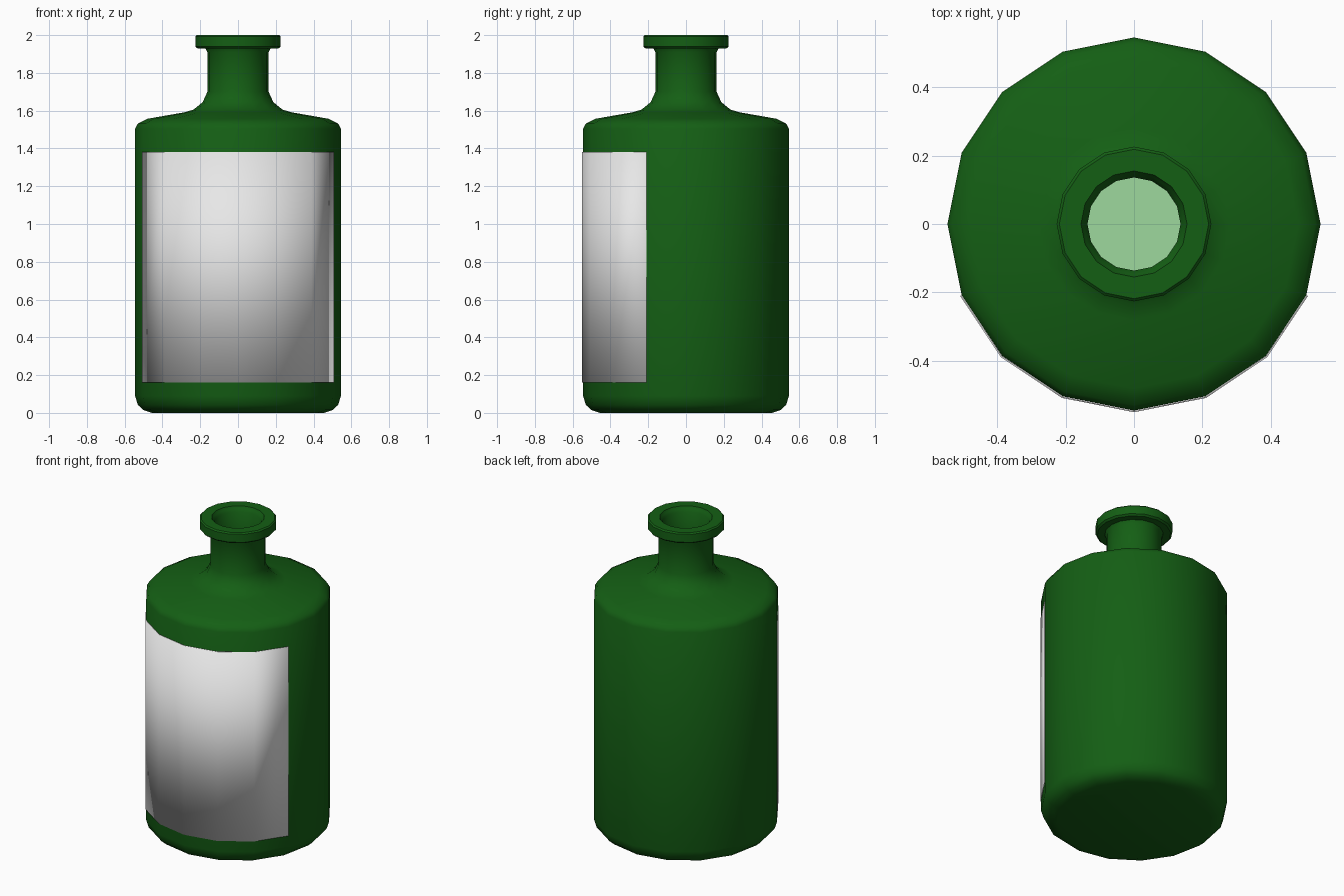
import bpy
import bmesh
from math import radians, tau, cos, sin
from mathutils import Matrix

SIDES = 16

cube = bpy.data.objects.get("Cube")
if cube:
    bpy.data.objects.remove(cube, do_unlink=True)


def material(name, rgb):
    mat = bpy.data.materials.new(name)
    mat.use_nodes = True
    colour = (*rgb, 1.0)
    mat.diffuse_color = colour
    mat.node_tree.nodes["Principled BSDF"].inputs["Base Color"].default_value = colour
    return mat


def finish(bm, name, mat):
    mesh = bpy.data.meshes.new(name)
    bm.to_mesh(mesh)
    bm.free()
    mesh.materials.append(mat)
    obj = bpy.data.objects.new(name, mesh)
    bpy.context.collection.objects.link(obj)
    bpy.ops.object.select_all(action="DESELECT")
    obj.select_set(True)
    bpy.context.view_layer.objects.active = obj
    bpy.ops.object.shade_smooth_by_angle(angle=radians(42))
    return obj


def lathe(name, profile, mat):
    """Spin a (radius, height) profile around the z axis."""
    bm = bmesh.new()
    verts = [bm.verts.new((r, 0, z)) for r, z in profile]
    edges = [bm.edges.new(pair) for pair in zip(verts, verts[1:])]
    bmesh.ops.spin(bm, geom=verts + edges, cent=(0, 0, 0), axis=(0, 0, 1),
                   angle=tau, steps=SIDES, use_duplicate=False)
    bmesh.ops.remove_doubles(bm, verts=bm.verts, dist=0.0005)
    bmesh.ops.recalc_face_normals(bm, faces=bm.faces)
    return finish(bm, name, mat)


green = material("dark green glass", (0.007, 0.114, 0.007))
pale = material("pale green liquid", (0.34, 0.69, 0.34))
paper = material("label paper", (0.8, 0.8, 0.8))

# Bottle: outer wall up to the lip, then the inner wall back down
base = [(0, 0), (0.455, 0), (0.5, 0.015), (0.53, 0.042), (0.545, 0.09)]
shoulder = [(0.545, 1.505), (0.53, 1.532), (0.48, 1.557), (0.28, 1.592)]
neck = [(0.235, 1.606), (0.187, 1.645), (0.162, 1.7), (0.162, 1.91), (0.172, 1.93)]
lip = [(0.215, 1.93), (0.226, 1.94), (0.226, 1.992), (0.218, 2.0),
       (0.155, 2.0), (0.148, 1.985), (0.136, 1.97)]
inside = [(0.136, 1.68), (0.18, 1.59), (0.46, 1.52), (0.51, 1.48),
          (0.51, 0.09), (0.45, 0.04), (0, 0.04)]
lathe("bottle", base + shoulder + neck + lip + inside, green)

# Liquid filling the inside
lathe("liquid", [(0, 0.05), (0.44, 0.05), (0.5, 0.1), (0.5, 1.3), (0, 1.3)], pale)

# Label: six wall panels across the front
bm = bmesh.new()
columns = []
for i in range(7):
    a = radians(-157.5 + 22.5 * i)
    columns.append([bm.verts.new((0.55 * cos(a), 0.55 * sin(a), z)) for z in (0.16, 1.38)])
for (a0, a1), (b0, b1) in zip(columns, columns[1:]):
    bm.faces.new((a0, b0, b1, a1))
label = finish(bm, "label", paper)
solid = label.modifiers.new("paper thickness", "SOLIDIFY")
solid.thickness = 0.004
solid.offset = -1
